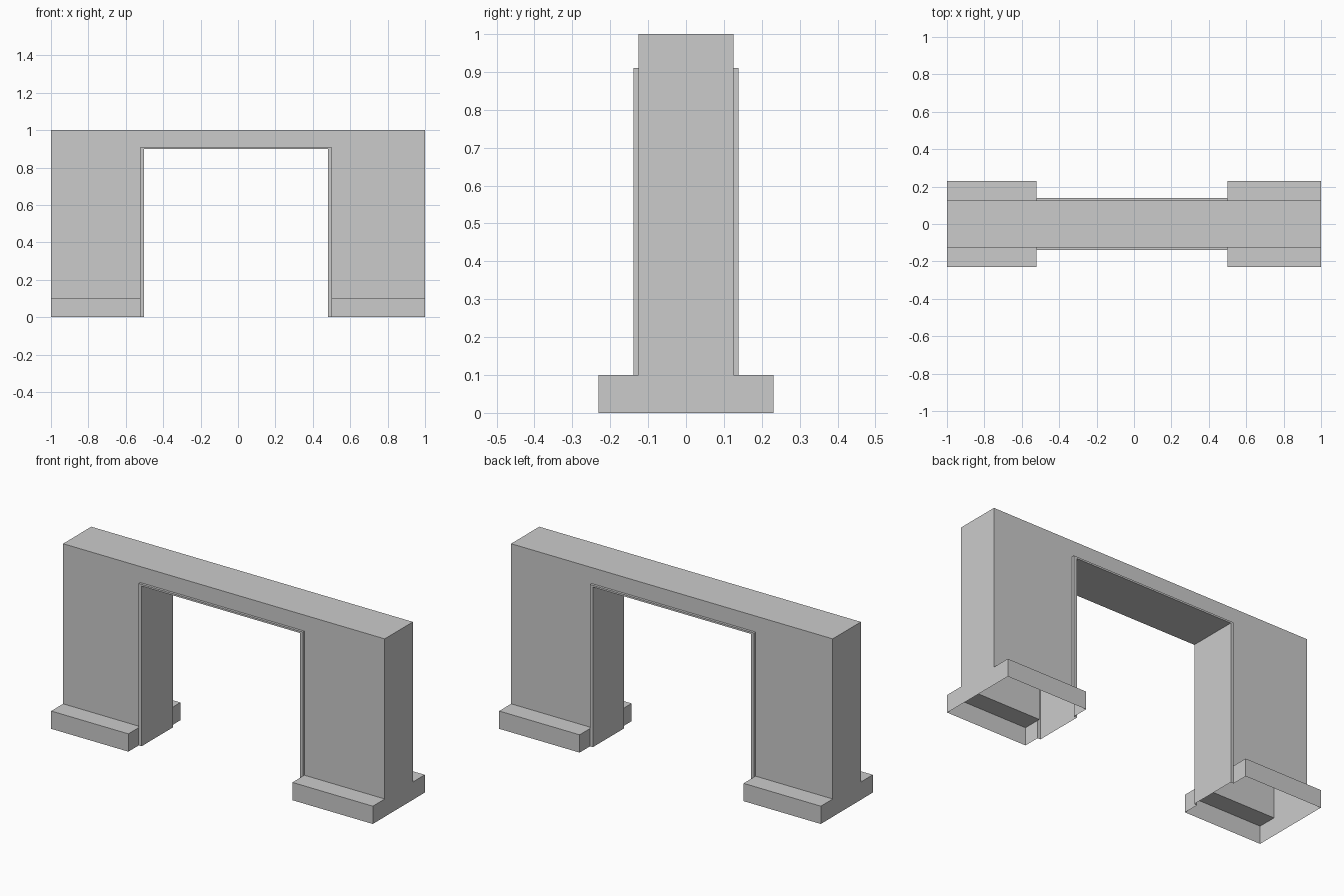
import bpy, bmesh

if "Cube" in bpy.data.objects:
    bpy.data.objects.remove(bpy.data.objects["Cube"])

OUTER_L, OUTER_R = -0.52, 0.50      # outer edges of the door trim
TRIM = 0.018                        # visible trim width


def prism(name, profile, axis, lo, hi):
    """Extrude a closed 2D profile along x or y between lo and hi."""
    def point(p, t):
        return (p[0], t, p[1]) if axis == 'y' else (t, p[0], p[1])
    bm = bmesh.new()
    face = bm.faces.new([bm.verts.new(point(p, lo)) for p in profile])
    ext = bmesh.ops.extrude_face_region(bm, geom=[face])
    moved = [g for g in ext['geom'] if isinstance(g, bmesh.types.BMVert)]
    d = hi - lo
    bmesh.ops.translate(bm, verts=moved, vec=(0, d, 0) if axis == 'y' else (d, 0, 0))
    bmesh.ops.recalc_face_normals(bm, faces=bm.faces)
    mesh = bpy.data.meshes.new(name)
    bm.to_mesh(mesh)
    bm.free()
    obj = bpy.data.objects.new(name, mesh)
    bpy.context.collection.objects.link(obj)
    return obj


def arch(l0, l1, r1, r0, z1, z0):
    """Upside-down U: outer edges l0/r0 up to z0, inner edges l1/r1 up to z1."""
    return [(l0, 0), (l0, z0), (r0, z0), (r0, 0), (r1, 0), (r1, z1), (l1, z1), (l1, 0)]


# Wall with a slightly off-centre opening
wall = prism("gateway_wall",
             arch(-1, OUTER_L + 0.009, OUTER_R - 0.009, 1, 0.905, 1), 'y', -0.125, 0.125)

# Trim around the opening, a little deeper than the wall
trim = prism("opening_trim",
             arch(OUTER_L, OUTER_L + TRIM, OUTER_R - TRIM, OUTER_R, 0.9, 0.91),
             'y', -0.139, 0.139)

# Footings under each pier
foot = [(-0.231, 0), (-0.231, 0.1), (0.231, 0.1), (0.231, 0)]
footings = [prism("left_footing", foot, 'x', -1, OUTER_L),
            prism("right_footing", foot, 'x', OUTER_R, 1)]

# Fuse the parts into a single skin
for part in [trim] + footings:
    mod = wall.modifiers.new("join_" + part.name, 'BOOLEAN')
    mod.operation, mod.solver, mod.object = 'UNION', 'EXACT', part
bpy.context.view_layer.update()
fused = bpy.data.meshes.new_from_object(
    wall.evaluated_get(bpy.context.evaluated_depsgraph_get()))
wall.modifiers.clear()

# The skin is hollow: open the undersides at ground level
bm = bmesh.new()
bm.from_mesh(fused)
bmesh.ops.remove_doubles(bm, verts=bm.verts, dist=1e-5)
ground = [f for f in bm.faces if all(v.co.z < 1e-4 for v in f.verts)]
bmesh.ops.delete(bm, geom=ground, context='FACES')
bmesh.ops.dissolve_limit(bm, angle_limit=0.01, verts=bm.verts, edges=bm.edges)
bm.to_mesh(fused)
bm.free()
wall.data = fused
for part in [trim] + footings:
    bpy.data.objects.remove(part)
